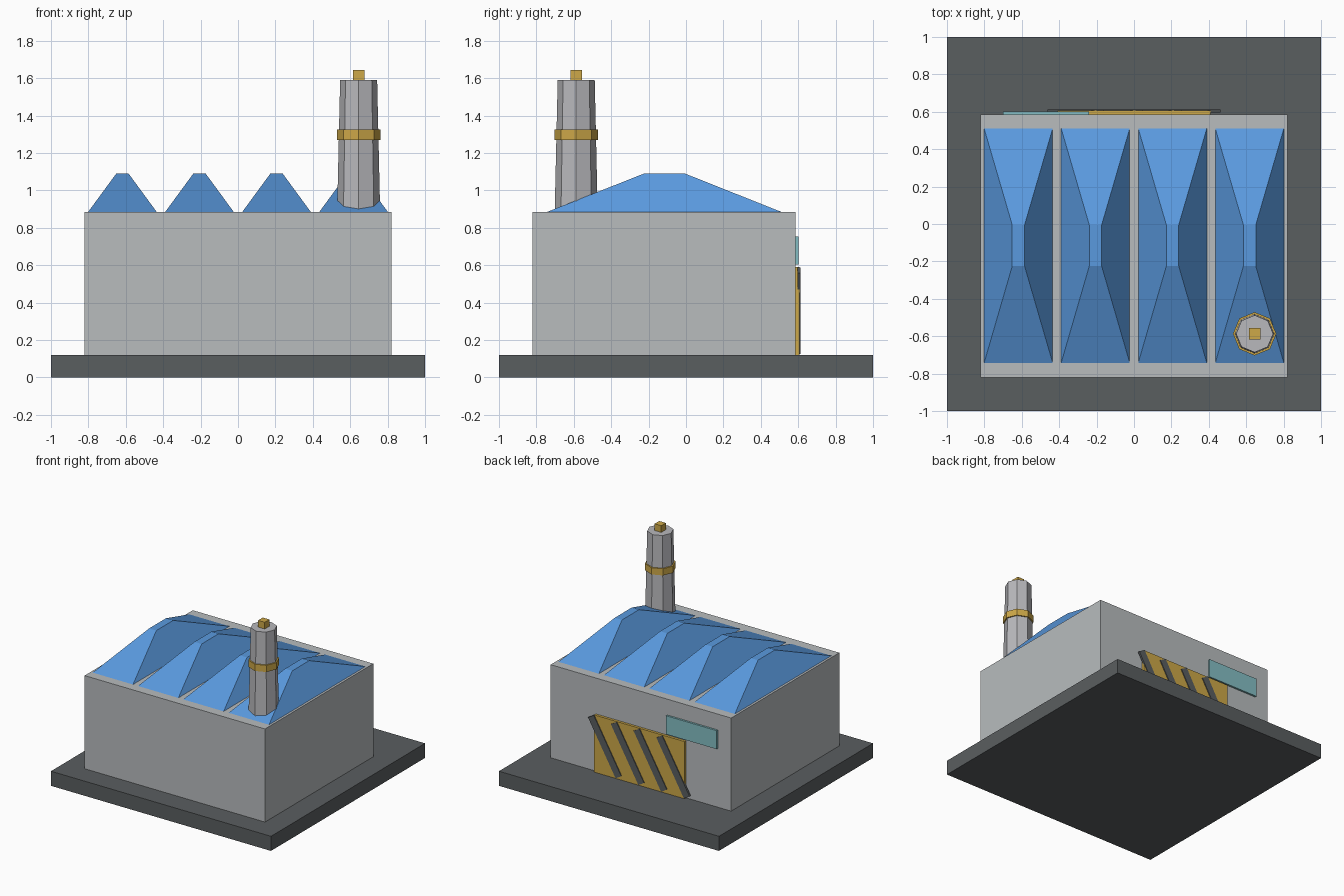
import bpy, bmesh, math
from mathutils import Matrix, Vector

default = bpy.data.objects.get("Cube")
if default:
    bpy.data.objects.remove(default, do_unlink=True)


def material(name, r, g, b):
    """Flat colour from 0-255 display values, stored as linear."""
    def linear(c):
        c /= 255
        return c / 12.92 if c < 0.04045 else ((c + 0.055) / 1.055) ** 2.4
    colour = (linear(r), linear(g), linear(b), 1)
    mat = bpy.data.materials.new(name)
    mat.use_nodes = True
    mat.diffuse_color = colour
    bsdf = mat.node_tree.nodes["Principled BSDF"]
    bsdf.inputs["Base Color"].default_value = colour
    bsdf.inputs["Roughness"].default_value = 0.8
    return mat


slab_grey = material("dark grey", 90, 94, 96)
wall_grey = material("light grey", 184, 188, 190)
stack_grey = material("chimney grey", 184, 184, 188)
roof_blue = material("roof blue", 90, 154, 223)
gold = material("gold", 205, 168, 72)
teal = material("pale teal", 132, 190, 196)


def finish(bm, name, mat):
    bmesh.ops.recalc_face_normals(bm, faces=bm.faces)
    mesh = bpy.data.meshes.new(name)
    bm.to_mesh(mesh)
    bm.free()
    mesh.materials.append(mat)
    obj = bpy.data.objects.new(name, mesh)
    bpy.context.collection.objects.link(obj)
    return obj


def box(name, mat, x, y, z, tilt=0):
    """Box from (min, max) ranges, tilted about its own y axis."""
    ranges = (x, y, z)
    centre = Vector([(a + b) / 2 for a, b in ranges])
    size = Vector([b - a for a, b in ranges])
    bm = bmesh.new()
    bmesh.ops.create_cube(bm, size=1, matrix=Matrix.Diagonal(size).to_4x4())
    obj = finish(bm, name, mat)
    obj.location = centre
    obj.rotation_euler.y = tilt
    return obj


def octagon(name, mat, centre, z, radii):
    """Eight-sided tapered column with corners on the axes."""
    bm = bmesh.new()
    bmesh.ops.create_cone(bm, cap_ends=True, segments=8, radius1=radii[0],
                          radius2=radii[1], depth=z[1] - z[0])
    obj = finish(bm, name, mat)
    obj.location = (*centre, (z[0] + z[1]) / 2)
    return obj


# Ground slab and main hall
box("ground_slab", slab_grey, (-1, 1), (-1, 1), (0, 0.12))
box("hall_walls", wall_grey, (-0.82, 0.82), (-0.82, 0.585), (0.12, 0.885))


# Hipped roof ridges
def roof_ridge(name, x):
    bm = bmesh.new()
    loops = []
    for half, y0, y1, z in ((0.184, -0.745, 0.513, 0.884),
                            (0.033, -0.225, -0.005, 1.09)):
        loops.append([bm.verts.new(p) for p in (
            (x - half, y0, z), (x + half, y0, z),
            (x + half, y1, z), (x - half, y1, z))])
    low, high = loops
    bm.faces.new(low)
    bm.faces.new(high)
    for i in range(4):
        j = (i + 1) % 4
        bm.faces.new((low[i], low[j], high[j], high[i]))
    finish(bm, name, roof_blue)


for i in range(4):
    roof_ridge(f"roof_ridge_{i + 1}", (i - 1.5) * 0.412)

# Chimney with band and cap
stack = (0.645, -0.587)
octagon("chimney", stack_grey, stack, (0.885, 1.59), (0.115, 0.099))
octagon("chimney_band", gold, stack, (1.27, 1.325), (0.116, 0.116))
box("chimney_cap", gold, (stack[0] - 0.03, stack[0] + 0.03),
    (stack[1] - 0.03, stack[1] + 0.03), (1.585, 1.645))

# Loading door with slanted hazard bars
box("loading_door", gold, (-0.41, 0.41), (0.58, 0.606), (0.12, 0.59))
for i in range(4):
    x = (i - 1.5) * 0.207
    box(f"hazard_bar_{i + 1}", slab_grey, (x - 0.03, x + 0.03),
        (0.597, 0.613), (0.107, 0.607), math.radians(30))

# Window beside the door
box("back_window", teal, (-0.70, -0.24), (0.58, 0.601), (0.603, 0.755))
